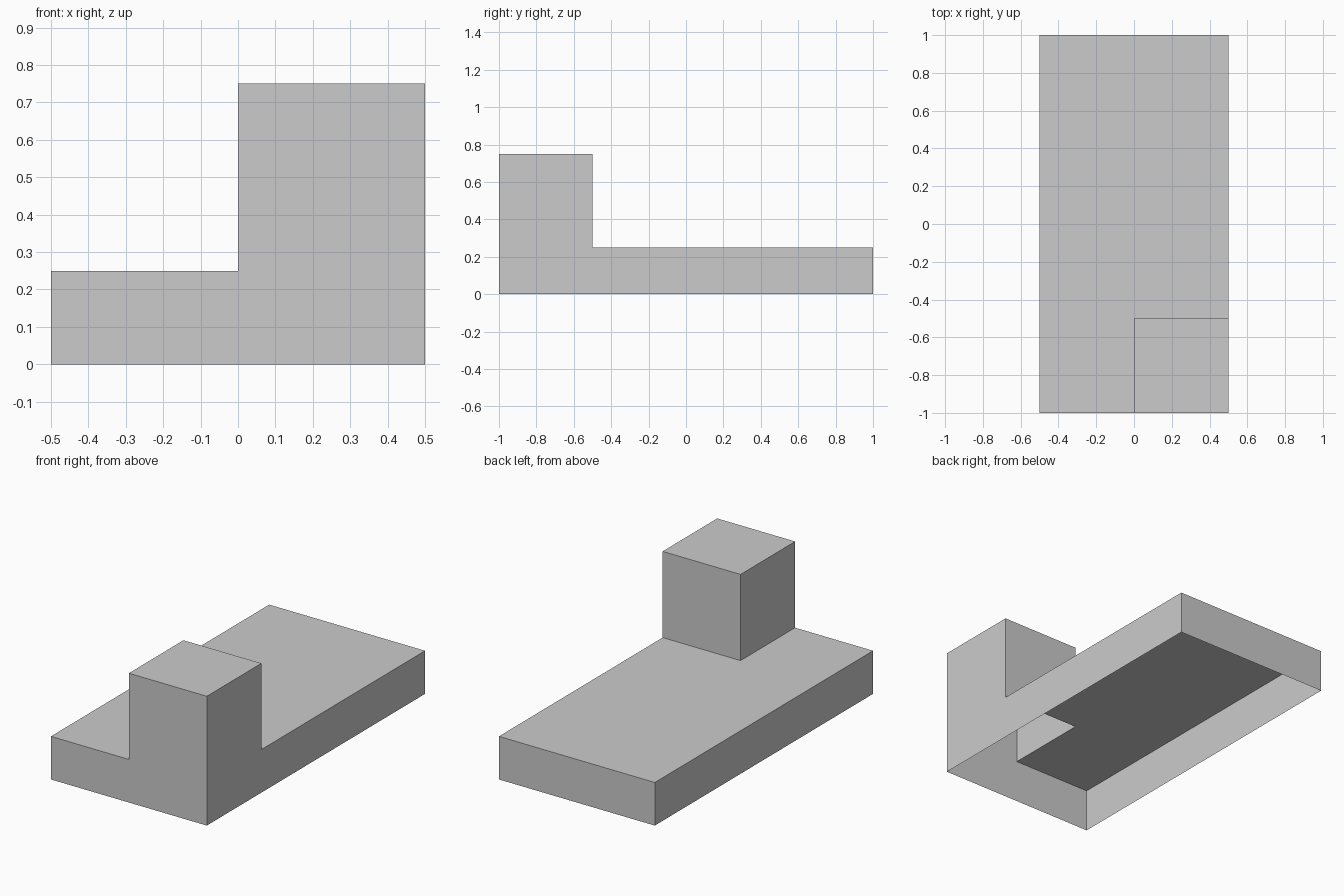
import bpy
import bmesh

if "Cube" in bpy.data.objects:
    bpy.data.objects.remove(bpy.data.objects["Cube"])

SLAB_H, BLOCK_H = 0.25, 0.5
XS = (-0.5, 0.0, 0.5)
YS = (-1.0, -0.5, 1.0)


def move_up(bm, geom, dz):
    verts = [g for g in geom if isinstance(g, bmesh.types.BMVert)]
    bmesh.ops.translate(bm, verts=verts, vec=(0, 0, dz))


bm = bmesh.new()

# slab top, split where the corner block rises
grid = [[bm.verts.new((x, y, SLAB_H)) for x in XS] for y in YS]
for j in range(2):
    for i in range(2):
        bm.faces.new((grid[j][i], grid[j][i + 1], grid[j + 1][i + 1], grid[j + 1][i]))

# thin side walls down to the ground, open underneath
rim = [e for e in bm.edges if e.is_boundary]
move_up(bm, bmesh.ops.extrude_edge_only(bm, edges=rim)["geom"], -SLAB_H)

# hollow corner block at the front right
corner = [f for f in bm.faces
          if abs(f.normal.z) > 0.9 or all(abs(v.co.z - SLAB_H) < 1e-5 for v in f.verts)]
corner = [f for f in corner
          if f.calc_center_median().x > 0 and f.calc_center_median().y < -0.5]
move_up(bm, bmesh.ops.extrude_face_region(bm, geom=corner)["geom"], BLOCK_H)
bmesh.ops.delete(bm, geom=[f for f in corner if f.is_valid], context="FACES_ONLY")

# merge coplanar faces into clean flat sides
bm.normal_update()
bmesh.ops.recalc_face_normals(bm, faces=bm.faces[:])
bmesh.ops.dissolve_limit(bm, angle_limit=0.01, verts=bm.verts[:], edges=bm.edges[:])

mesh = bpy.data.meshes.new("stepped_shell")
bm.to_mesh(mesh)
bm.free()
shell = bpy.data.objects.new("stepped_shell", mesh)
bpy.context.collection.objects.link(shell)
